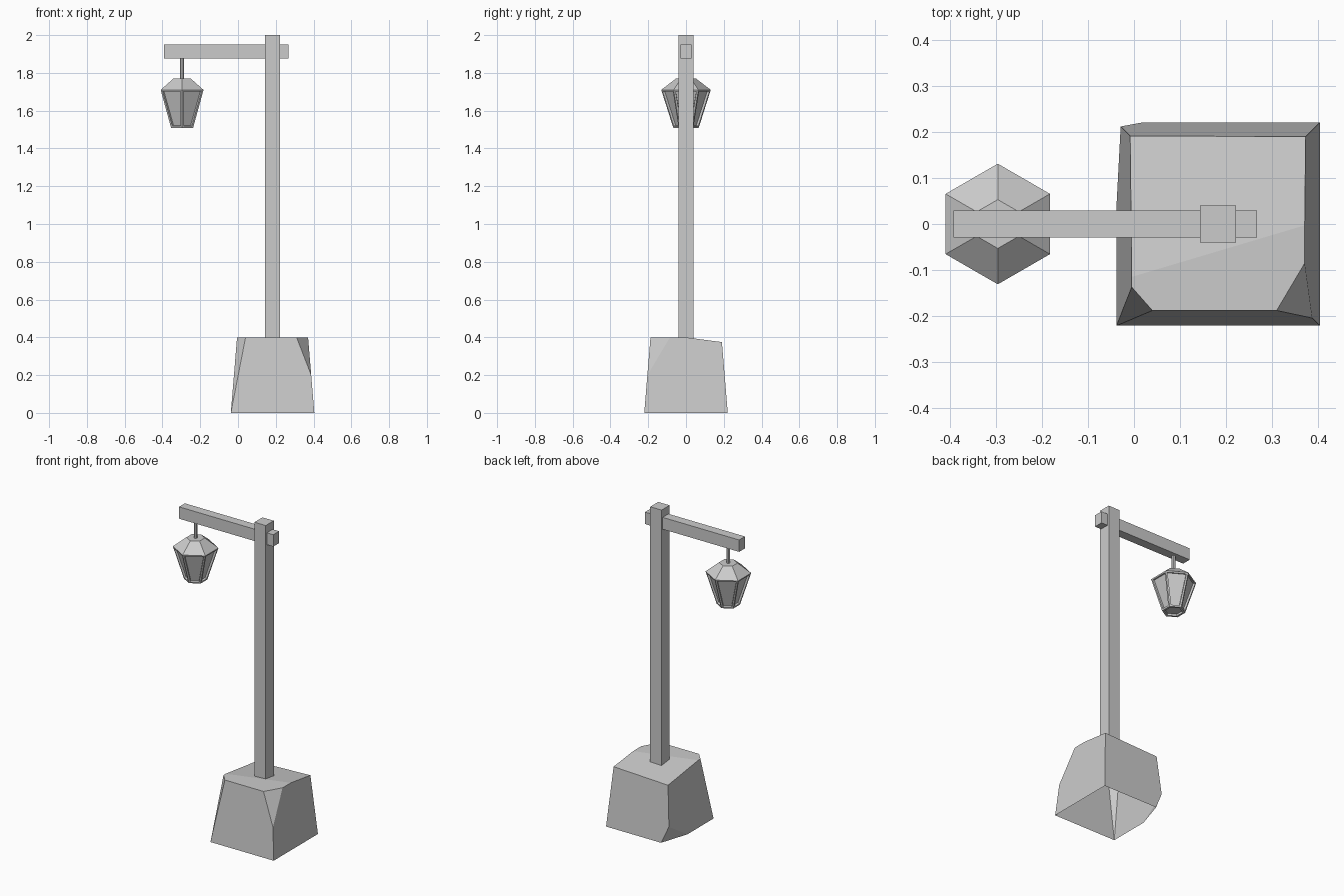
import bpy, bmesh, math
from mathutils import Vector

if "Cube" in bpy.data.objects:
    bpy.data.objects.remove(bpy.data.objects["Cube"])


def finish(bm, name):
    me = bpy.data.meshes.new(name)
    bm.to_mesh(me)
    bm.free()
    ob = bpy.data.objects.new(name, me)
    bpy.context.collection.objects.link(ob)
    return ob


def box(name, lo, hi):
    bm = bmesh.new()
    bmesh.ops.create_cube(bm, size=1)
    for v in bm.verts:
        v.co = [lo[i] + (v.co[i] + 0.5) * (hi[i] - lo[i]) for i in range(3)]
    return finish(bm, name)


def chip(bm, a, b, c, inside):
    # slice away everything beyond the plane through a, b, c and cap it
    a, b, c = Vector(a), Vector(b), Vector(c)
    n = (b - a).cross(c - a).normalized()
    if n.dot(inside - a) > 0:
        n = -n
    res = bmesh.ops.bisect_plane(bm, geom=bm.verts[:] + bm.edges[:] + bm.faces[:],
                                 dist=1e-5, plane_co=a, plane_no=n, clear_outer=True)
    edges = [e for e in res["geom_cut"] if isinstance(e, bmesh.types.BMEdge)]
    bmesh.ops.holes_fill(bm, edges=[e for e in edges if e.is_boundary])


# Stone foot: tapered block with chipped corners, sloped top and open underside
bm = bmesh.new()
bmesh.ops.create_cube(bm, size=1)
for v in bm.verts:
    half = 0.188 if v.co.z > 0 else 0.221
    v.co = (0.183 + math.copysign(half, v.co.x), math.copysign(half, v.co.y),
            0.4 if v.co.z > 0 else 0)
core = Vector((0.183, 0, 0.15))
for tri in (
    ((0.31, -0.188, 0.4), (0.371, -0.085, 0.4), (0.3875, -0.2045, 0.2)),
    ((-0.005, -0.137, 0.4), (0.04, -0.188, 0.4), (-0.037, -0.220, 0.006)),
    ((0.02, 0.221, 0), (-0.038, 0.04, 0), (-0.029, 0.212, 0.11)),
    ((-0.005, -0.115, 0.4), (0.371, -0.003, 0.4), (0.371, 0.188, 0.375)),
):
    chip(bm, *tri, core)
bm.normal_update()
bottom = [f for f in bm.faces if all(abs(v.co.z) < 1e-4 for v in f.verts)]
bmesh.ops.delete(bm, geom=bottom, context="FACES")
finish(bm, "stone_foot")

# Timber post and cross arm
box("post", (0.143, -0.04, 0.38), (0.222, 0.04, 2.0))
box("arm", (-0.392, -0.029, 1.875), (0.267, 0.029, 1.95))

# Hanger rod
LX = -0.296
bm = bmesh.new()
bmesh.ops.create_cone(bm, segments=8, radius1=0.011, radius2=0.011, depth=0.115)
bmesh.ops.translate(bm, verts=bm.verts, vec=(LX, 0, 1.82))
finish(bm, "hanger_rod")

# Six-sided lantern: stacked rings, then recessed panes and floor
bm = bmesh.new()
rings = [[bm.verts.new((LX + r * math.sin(k * math.pi / 3), r * math.cos(k * math.pi / 3), z))
          for k in range(6)] for r, z in ((0.067, 1.508), (0.131, 1.71), (0.053, 1.77))]
panes = [bm.faces.new(rings[0][::-1])]
bm.faces.new(rings[2])
for i in range(2):
    for k in range(6):
        j = (k + 1) % 6
        f = bm.faces.new((rings[i][k], rings[i][j], rings[i + 1][j], rings[i + 1][k]))
        if i == 0:
            panes.append(f)
bmesh.ops.recalc_face_normals(bm, faces=bm.faces)
bmesh.ops.inset_individual(bm, faces=panes, thickness=0.014)
bmesh.ops.inset_individual(bm, faces=panes, thickness=0.001, depth=-0.012)
finish(bm, "lantern")
